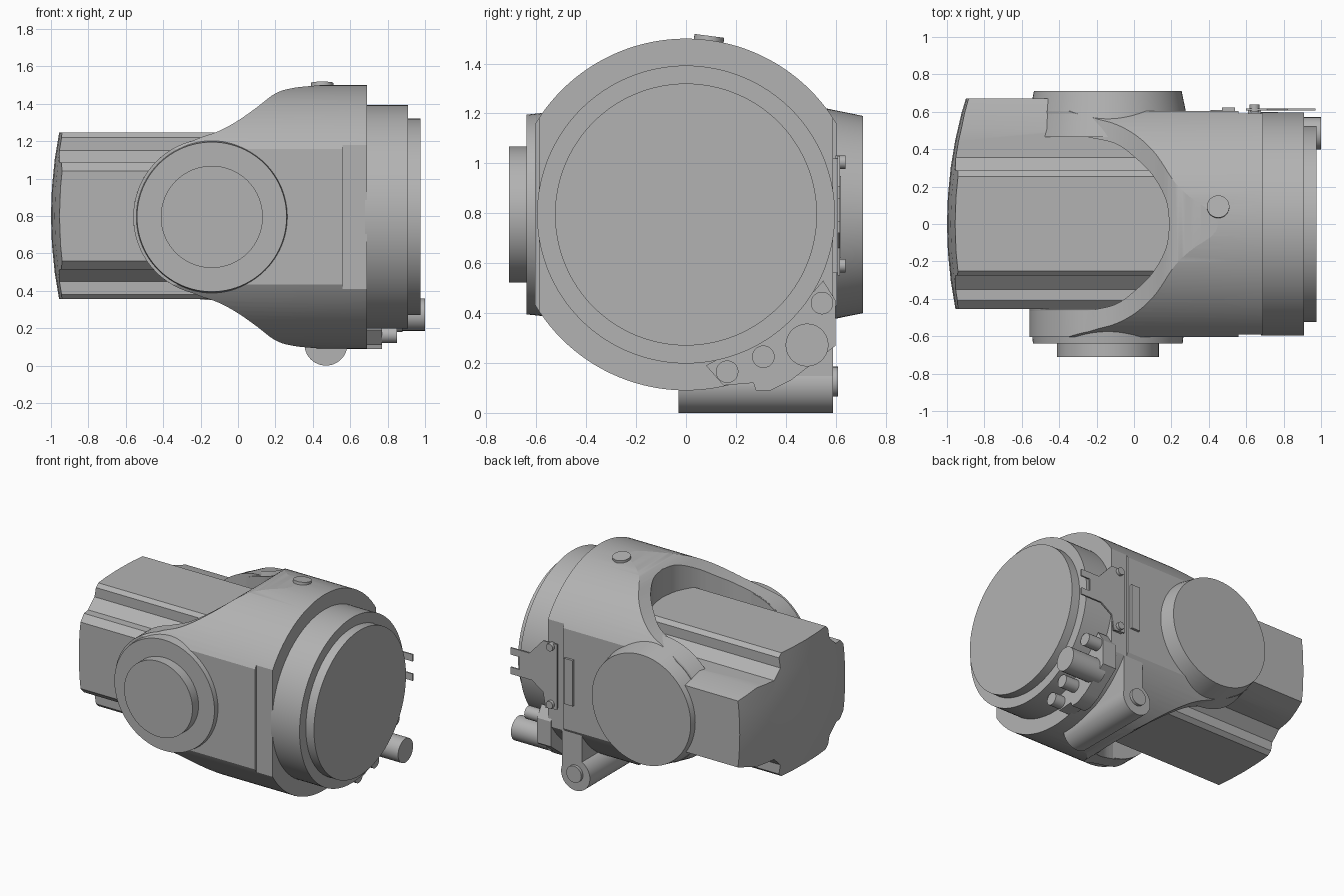
import bpy, bmesh, math
from mathutils import Vector, Matrix

if "Cube" in bpy.data.objects:
    bpy.data.objects.remove(bpy.data.objects["Cube"])

ZC = 0.795          # height of the main axis
PX = -0.14          # x of the pivot axis
grey = bpy.data.materials.new("machine_grey")
grey.diffuse_color = (0.45, 0.45, 0.45, 1)
grey.use_nodes = True
grey.node_tree.nodes["Principled BSDF"].inputs["Base Color"].default_value = grey.diffuse_color


def finish(name, bm, smooth=True):
    bmesh.ops.recalc_face_normals(bm, faces=bm.faces)
    me = bpy.data.meshes.new(name)
    bm.to_mesh(me)
    bm.free()
    ob = bpy.data.objects.new(name, me)
    bpy.context.collection.objects.link(ob)
    me.materials.append(grey)
    if smooth:
        shade(ob)
    return ob


def shade(ob):
    bpy.ops.object.select_all(action='DESELECT')
    ob.select_set(True)
    bpy.context.view_layer.objects.active = ob
    bpy.ops.object.shade_smooth_by_angle(angle=math.radians(28))


def prism(name, pts, axis, a, b):
    """Extrude a 2D outline along an axis: x uses (y,z), y uses (x,z), z uses (x,y)."""
    place = {'x': lambda u, v, w: (w, u, v),
             'y': lambda u, v, w: (u, w, v),
             'z': lambda u, v, w: (u, v, w)}[axis]
    bm = bmesh.new()
    f = bm.faces.new([bm.verts.new(place(u, v, a)) for u, v in pts])
    ext = bmesh.ops.extrude_face_region(bm, geom=[f])
    move = Vector(place(0, 0, b - a))
    for v in ext['geom']:
        if isinstance(v, bmesh.types.BMVert):
            v.co += move
    return finish(name, bm)


def box(name, x0, x1, y0, y1, z0, z1):
    return prism(name, [(x0, y0), (x1, y0), (x1, y1), (x0, y1)], 'z', z0, z1)


def rod(name, p, q, r0, r1=None, seg=64):
    """Cylinder or cone from p to q."""
    p, q = Vector(p), Vector(q)
    d = q - p
    m = Matrix.Translation((p + q) / 2) @ d.to_track_quat('Z', 'Y').to_matrix().to_4x4()
    bm = bmesh.new()
    bmesh.ops.create_cone(bm, cap_ends=True, segments=seg, radius1=r0,
                          radius2=r0 if r1 is None else r1, depth=d.length, matrix=m)
    return finish(name, bm)


def boolean(ob, cutter, op):
    """Apply a boolean and drop the cutter."""
    mod = ob.modifiers.new("cut", 'BOOLEAN')
    mod.object, mod.operation, mod.solver = cutter, op, 'EXACT'
    dg = bpy.context.evaluated_depsgraph_get()
    me = bpy.data.meshes.new_from_object(ob.evaluated_get(dg))
    ob.modifiers.clear()
    ob.data = me
    bpy.data.objects.remove(cutter)
    me.materials.clear()
    me.materials.append(grey)


def curve(pts, n=5):
    """Smooth a short list of points with a Catmull-Rom spline."""
    P = [Vector(p) for p in pts]
    P = [2 * P[0] - P[1]] + P + [2 * P[-1] - P[-2]]
    out = []
    for i in range(1, len(P) - 2):
        a, b, c, d = P[i - 1:i + 3]
        for k in range(n):
            t = k / n
            out.append(tuple(0.5 * (2 * b + (c - a) * t + (2 * a - 5 * b + 4 * c - d) * t * t
                                    + (3 * b - a - 3 * c + d) * t ** 3)))
    return out + [tuple(P[-2])]


# Fork body: flared side outline trimmed by a round barrel
flare = curve([(0.45, 0.705), (0.3, 0.69), (0.2, 0.66), (0.1, 0.585),
               (0, 0.515), (-0.1, 0.46), (-0.2, 0.425)])
arc = [(PX + 0.42 * math.cos(math.radians(a)), 0.42 * math.sin(math.radians(a)))
       for a in range(104, 181, 4)]
half = [(0.69, 0.72)] + flare + arc
outline = half + [(x, -z) for x, z in reversed(half[:-1])]
body = prism("fork_body", [(x, z + ZC) for x, z in outline], 'y', -0.605, 0.605)
boolean(body, rod("barrel_cutter", (-1, 0, ZC), (0.69, 0, ZC), 0.705, seg=128), 'INTERSECT')

# Shallow side recesses next to the output flange
for s in (-1, 1):
    boolean(body, box("recess_cutter", 0.56, 0.8, *sorted((s * 0.59, s * 0.8)), 0, 1.6), 'DIFFERENCE')

# U-shaped opening for the motor
side = curve([(-0.25, 0.465), (-0.1, 0.43), (0, 0.36), (0.1, 0.26), (0.17, 0.13), (0.19, 0)])
u = [(-0.9, 0.465)] + side + [(x, -y) for x, y in reversed(side[:-1])] + [(-0.9, -0.465)]
boolean(body, prism("opening_cutter", u, 'z', -0.2, 1.8), 'DIFFERENCE')
shade(body)

# Pivot housings on both fork arms
rod("front_pivot_housing", (PX, -0.455, ZC), (PX, -0.64, ZC), 0.42, 0.40, 96)
rod("front_pivot_cap", (PX, -0.62, ZC), (PX, -0.71, ZC), 0.273)
rod("rear_pivot_housing", (PX, 0.465, ZC), (PX, 0.71, ZC), 0.445, 0.395, 96)

# Motor block with stepped corners and a domed end
top = [(-0.455, 1.04), (-0.41, 1.085), (-0.35, 1.085), (-0.275, 1.15), (-0.275, 1.22),
       (-0.25, 1.245), (0.255, 1.245), (0.285, 1.22), (0.285, 1.15), (0.355, 1.085),
       (0.51, 1.085), (0.67, 1.04)]
motor = prism("motor_block", top + [(y, 1.6 - z) for y, z in reversed(top)], 'x', -1.1, 0.25)
bm = bmesh.new()
bmesh.ops.create_uvsphere(bm, u_segments=96, v_segments=48, radius=2.3,
                          matrix=Matrix.Translation((1.3, 0, 0.8)))
boolean(motor, finish("dome_cutter", bm), 'INTERSECT')
# trim the wide side where it meets the rear housing
boolean(motor, box("motor_trim_cutter", -0.3, 0.3, 0.5, 0.8, 0, 1.6), 'DIFFERENCE')
shade(motor)

# Output flange
rod("flange_ring", (0.68, 0, ZC), (0.91, 0, ZC), 0.597, seg=128)
rod("flange_face", (0.90, 0, ZC), (0.975, 0, ZC), 0.525, seg=128)

# Plug on top
n = Vector((0, math.sin(0.13), math.cos(0.13)))
c = Vector((0.45, 0, ZC))
rod("top_plug", c + n * 0.66, c + n * 0.722, 0.06, seg=32)

# Cable hinge below the body
rod("hinge_barrel", (0.47, -0.03, 0.115), (0.47, 0.59, 0.115), 0.115, seg=48)
rod("hinge_pin", (0.47, 0.58, 0.125), (0.47, 0.61, 0.125), 0.06, seg=32)
box("hinge_block", 0.42, 0.58, -0.03, 0.59, 0.10, 0.45)

# Connector bracket and plugs
prism("connector_bracket", [(0.08, 0.19), (0.15, 0.11), (0.27, 0.12), (0.28, 0.09), (0.34, 0.09),
      (0.42, 0.13), (0.60, 0.27), (0.60, 0.45), (0.55, 0.53), (0.40, 0.36)], 'x', 0.66, 0.77)
for i, (y, z, r, x) in enumerate([(0.165, 0.165, 0.045, 0.85), (0.31, 0.225, 0.045, 0.88),
                                  (0.485, 0.272, 0.086, 1.0), (0.545, 0.44, 0.045, 0.88)]):
    rod("connector_%d" % (i + 1), (0.72, y, z), (x, y, z), r, seg=32)

# Rear sheet bracket with forked tip, strip and screws
prism("sheet_bracket", [(0.60, 0.56), (0.69, 0.55), (0.71, 0.66), (0.80, 0.72), (0.97, 0.72),
      (0.97, 0.77), (0.90, 0.77), (0.90, 0.86), (0.97, 0.86), (0.97, 0.91), (0.82, 0.91),
      (0.71, 1.03), (0.60, 1.03)], 'y', 0.608, 0.618)
box("sheet_spacer", 0.61, 0.68, 0.58, 0.61, 0.56, 1.02)
box("side_strip", 0.47, 0.54, 0.60, 0.622, 0.62, 0.95)
for z in (0.59, 1.005):
    rod("sheet_screw", (0.645, 0.60, z), (0.645, 0.64, z), 0.027, seg=24)
